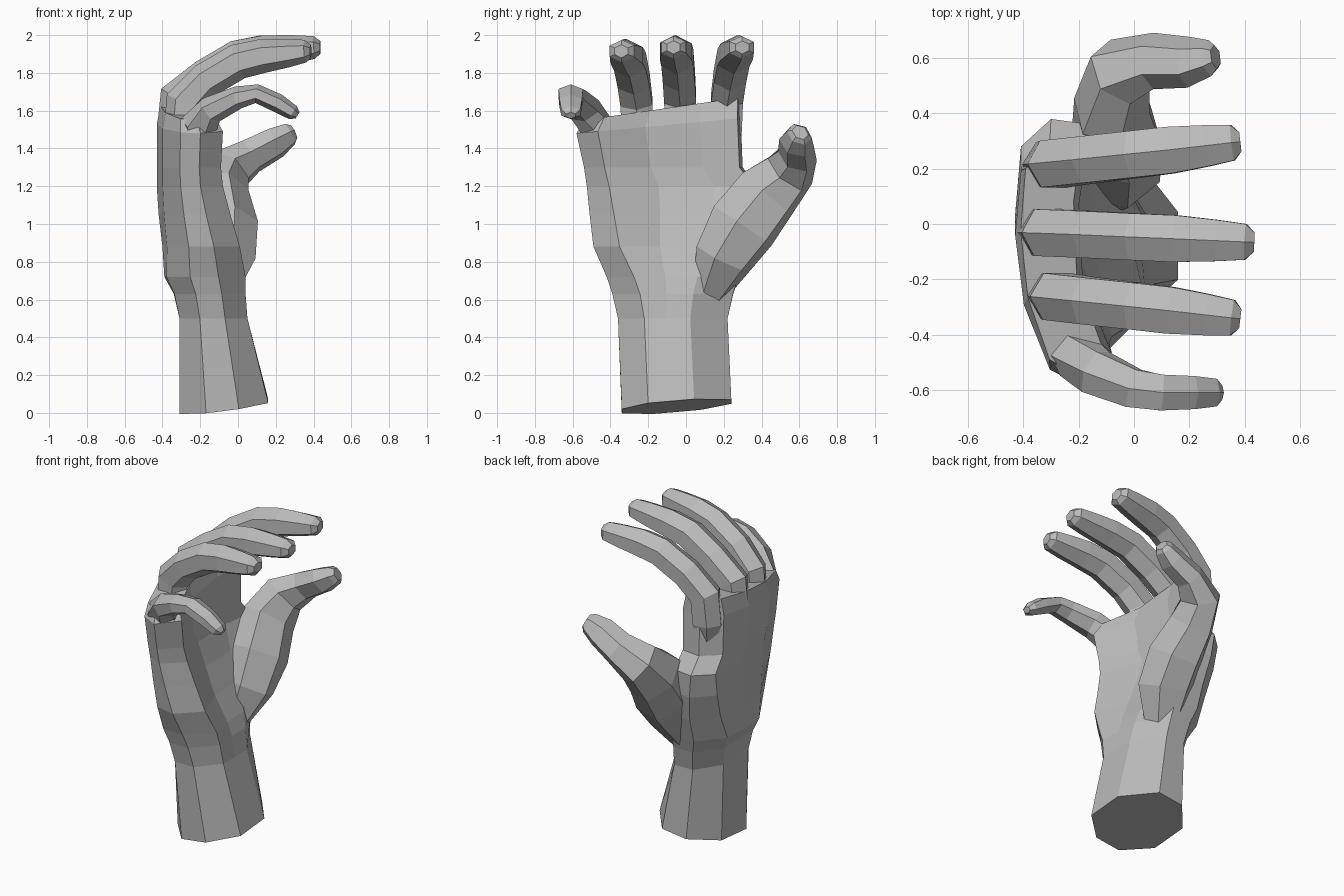
import bpy, bmesh, math
from mathutils import Vector

cube = bpy.data.objects.get("Cube")
if cube:
    bpy.data.objects.remove(cube, do_unlink=True)

grey = bpy.data.materials.new("plain_grey")
grey.use_nodes = True
tone = (0.5, 0.5, 0.5, 1)
grey.diffuse_color = tone
grey.node_tree.nodes["Principled BSDF"].inputs["Base Color"].default_value = tone


def loft(name, rings):
    """Skin a list of equal-length point rings and cap both ends."""
    bm = bmesh.new()
    loops = [[bm.verts.new(p) for p in ring] for ring in rings]
    n = len(loops[0])
    for low, high in zip(loops, loops[1:]):
        for i in range(n):
            j = (i + 1) % n
            bm.faces.new((low[i], low[j], high[j], high[i]))
    bm.faces.new(loops[0])
    bm.faces.new(loops[-1])
    bmesh.ops.recalc_face_normals(bm, faces=bm.faces)
    mesh = bpy.data.meshes.new(name)
    bm.to_mesh(mesh)
    bm.free()
    mesh.materials.append(grey)
    obj = bpy.data.objects.new(name, mesh)
    bpy.context.collection.objects.link(obj)
    return obj


def digit(name, stations, hint):
    """Six-sided tube; each station is x, y, z, half width, half depth."""
    centres = [Vector(s[:3]) for s in stations]
    rings = []
    for k, s in enumerate(stations):
        ahead = centres[min(k + 1, len(centres) - 1)]
        behind = centres[max(k - 1, 0)]
        along = (ahead - behind).normalized()
        side = Vector(hint)
        side = (side - along * side.dot(along)).normalized()
        up = along.cross(side)
        angles = [math.tau * i / 6 for i in range(6)]
        rings.append([centres[k] + side * s[3] * math.sin(a) * 1.15
                      + up * s[4] * math.cos(a) for a in angles])
    return loft(name, rings)


# Wrist and palm: an oval wrist section blends into a cupped palm section
wrist = [(.24, 1), (.45, 1), (.66, 1), (1, .67), (1, .3),
         (.72, 0), (.5, 0), (.28, 0), (0, .3), (0, .67)]
cupped = [(.13, 1), (.42, .7), (.75, .66), (.98, .75), (1, .37),
          (.89, .06), (.62, 0), (.33, .09), (.06, .36), (0, .66)]
# z, low y, high y, back x, palm x, blend, rise across y, rise across x
sections = [
    (-.02, -.34, .24, -.31, .16, 0, .05, .06),
    (.5, -.36, .22, -.31, .05, 0, 0, 0),
    (.63, -.39, .25, -.34, .04, .1, 0, 0),
    (.72, -.42, .28, -.39, .04, .3, 0, 0),
    (.88, -.49, .33, -.4, .01, .65, 0, 0),
    (1.05, -.51, .37, -.42, -.04, .85, 0, 0),
    (1.2, -.525, .38, -.43, -.08, 1, 0, 0),
    (1.3, -.54, .3, -.43, -.09, 1, 0, 0),
    (1.48, -.58, .29, -.43, -.08, 1, .08, 0),
    (1.55, -.54, .29, -.41, -.12, 1, .12, 0),
]
rings = []
for z, y0, y1, x0, x1, t, rise_y, rise_x in sections:
    ring = []
    for (ua, va), (ub, vb) in zip(wrist, cupped):
        u, v = ua + (ub - ua) * t, va + (vb - va) * t
        ring.append((x0 + (x1 - x0) * v, y0 + (y1 - y0) * u,
                     z + rise_y * u + rise_x * v))
    rings.append(ring)
hand = loft("hand", rings)

# Three long fingers share one bent path, shifted and spread sideways
bend = [(-.31, 1.35, .04, .06), (-.315, 1.49, .08, .1), (-.3, 1.665, .085, .105),
        (-.17, 1.78, .085, .095), (.0, 1.88, .085, .095), (.14, 1.91, .085, .09),
        (.28, 1.925, .075, .075), (.375, 1.935, .065, .06), (.405, 1.935, .035, .035)]
digits = []
for name, base, tip, reach, back, lift in (
        ("index_finger", .215, .295, -.02, .01, 0),
        ("middle_finger", -.03, -.065, .03, -.015, 0),
        ("ring_finger", -.26, -.34, -.02, .02, -.02)):
    digits.append(digit(name, [
        (x + reach * max(x, 0) / .4 + back * (x < -.2),
         base + (tip - base) * (x + .32) / .7,
         z + lift, w, d) for x, z, w, d in bend], (0, 1, 0)))

# Little finger swings outward and droops at the tip
digits.append(digit("little_finger", [
    (-.23, -.44, 1.38, .04, .05), (-.21, -.475, 1.52, .08, .1),
    (-.14, -.535, 1.605, .08, .075), (0, -.595, 1.67, .07, .06),
    (.1, -.61, 1.69, .065, .05), (.21, -.61, 1.64, .06, .05),
    (.29, -.61, 1.59, .05, .04), (.315, -.61, 1.575, .025, .02)], (0, 1, 0)))

# Thumb grows from the ball of the palm, then turns across it
digits.append(digit("thumb", [
    (-.12, .11, .6, .07, .1), (-.07, .2, .82, .14, .17),
    (-.06, .3, .99, .17, .17), (-.08, .43, 1.16, .16, .14),
    (-.05, .55, 1.28, .125, .125), (.07, .59, 1.36, .095, .09),
    (.2, .585, 1.43, .085, .08), (.275, .6, 1.475, .06, .06),
    (.295, .605, 1.485, .04, .04)], (.21, .72, -.5)))

# Fuse the digits and palm into one closed skin
for part in digits:
    join = hand.modifiers.new(part.name, "BOOLEAN")
    join.operation = "UNION"
    join.solver = "EXACT"
    join.object = part
depsgraph = bpy.context.evaluated_depsgraph_get()
skin = bpy.data.meshes.new_from_object(hand.evaluated_get(depsgraph))
hand.modifiers.clear()
hand.data = skin
for part in digits:
    bpy.data.objects.remove(part, do_unlink=True)
